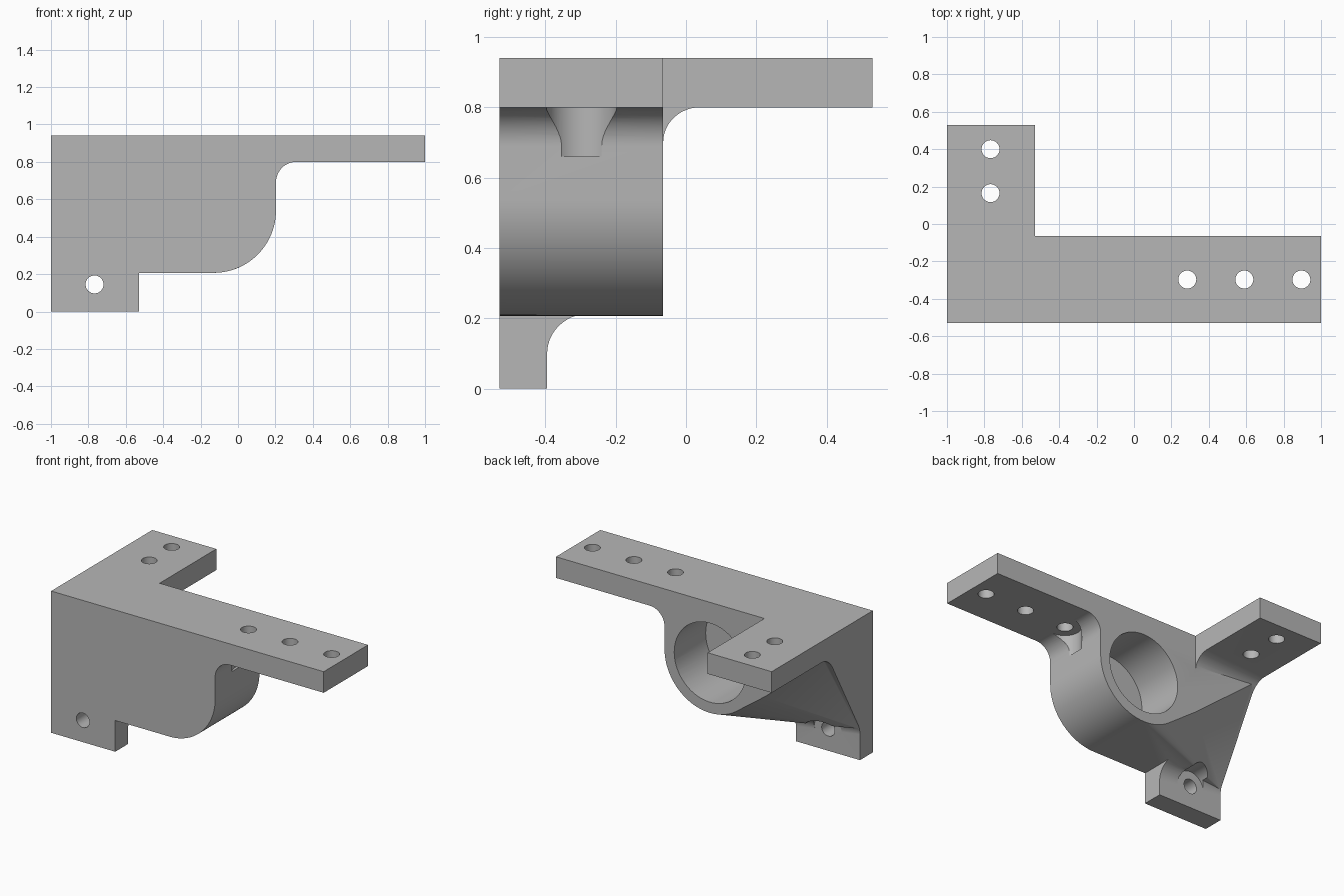
import bpy, bmesh, math
from mathutils import Vector

cube = bpy.data.objects.get("Cube")
if cube:
    bpy.data.objects.remove(cube, do_unlink=True)

grey = bpy.data.materials.new("plain grey")
grey.use_nodes = True
COLOUR = (0.47, 0.47, 0.47, 1)
grey.diffuse_color = COLOUR
grey.node_tree.nodes["Principled BSDF"].inputs["Base Color"].default_value = COLOUR

# Shared levels
FRONT, WALL, BACK = -0.53, -0.395, -0.065
LOW, PLATE, TOP = 0.207, 0.8, 0.94
ARM_X = -0.53
BOSS_X, BOSS_Z, BOSS_R = -0.13, 0.54, 0.333


def finish(name, bm):
    bmesh.ops.recalc_face_normals(bm, faces=bm.faces)
    mesh = bpy.data.meshes.new(name)
    bm.to_mesh(mesh)
    bm.free()
    mesh.materials.append(grey)
    obj = bpy.data.objects.new(name, mesh)
    bpy.context.collection.objects.link(obj)
    return obj


def loft(name, start, end):
    """Closed solid between two matching outlines."""
    bm = bmesh.new()
    a = [bm.verts.new(p) for p in start]
    b = [bm.verts.new(p) for p in end]
    bm.faces.new(a)
    bm.faces.new(b)
    for i in range(len(a)):
        j = (i + 1) % len(a)
        bm.faces.new((a[i], a[j], b[j], b[i]))
    return finish(name, bm)


def box(name, x0, x1, y0, y1, z0, z1):
    ring = [(x0, y0), (x1, y0), (x1, y1), (x0, y1)]
    return loft(name, [(x, y, z0) for x, y in ring], [(x, y, z1) for x, y in ring])


def rod(name, start, end, radius, n=64):
    start, end = Vector(start), Vector(end)
    turn = (end - start).to_track_quat('Z', 'Y')
    ring = [turn @ Vector((radius * math.cos(k * math.tau / n),
                           radius * math.sin(k * math.tau / n), 0)) for k in range(n)]
    return loft(name, [start + p for p in ring], [end + p for p in ring])


def cove(p0, corner, p2, n=12):
    """Concave fillet curve from p0 to p2."""
    w = math.sqrt(0.5)
    pts = []
    for k in range(n + 1):
        t = k / n
        a, b, c = (1 - t) ** 2, 2 * w * t * (1 - t), t * t
        pts.append(tuple((a * p + b * q + c * r) / (a + b + c)
                         for p, q, r in zip(p0, corner, p2)))
    return pts


def boss_arc(first, last, n):
    angles = [math.radians(first + (last - first) * k / n) for k in range(n + 1)]
    return [(BOSS_X + BOSS_R * math.cos(t), BOSS_Z + BOSS_R * math.sin(t)) for t in angles]


def combine(target, other, operation):
    mod = target.modifiers.new(operation, 'BOOLEAN')
    mod.operation, mod.solver, mod.object = operation, 'EXACT', other
    bpy.context.view_layer.objects.active = target
    bpy.ops.object.modifier_apply(modifier=mod.name)
    bpy.data.objects.remove(other, do_unlink=True)


# Top plate arms
bracket = box("corner_bracket", -1, 1, FRONT, BACK, PLATE, TOP)
parts = [box("rear_arm", -1, ARM_X, FRONT, -FRONT, PLATE, TOP)]

# Boss body blending into the sloping side web
high = 0.9
points = [(x, FRONT, z) for x, z in boss_arc(270, 360, 24) + [(-1, LOW), (-1, high), (0.203, high)]]
points += [(x, BACK, z) for x, z in boss_arc(235, 360, 36)
           + [(ARM_X, 0.42), (ARM_X, high), (0.203, high)]]
points += [(-1, WALL, LOW), (-1, BACK, PLATE), (-1, BACK, high)]
bm = bmesh.new()
for p in points:
    bm.verts.new(p)
hull = bmesh.ops.convex_hull(bm, input=bm.verts)
spare = {g for g in hull["geom_interior"] + hull["geom_unused"] if isinstance(g, bmesh.types.BMVert)}
bmesh.ops.delete(bm, geom=list(spare), context='VERTS')
parts.append(finish("boss_body", bm))

# Lower mounting tab
parts.append(box("mounting_tab", -1, ARM_X, FRONT, WALL, 0, 0.3))

# Fillet under the long arm
side = cove((0.203, 0.69), (0.203, PLATE), (0.31, PLATE)) + [(0.31, 0.87), (0, 0.87), (0, 0.69)]
parts.append(loft("long_arm_fillet", [(x, FRONT, z) for x, z in side], [(x, BACK, z) for x, z in side]))


# Fillet under the rear arm, fading towards the outer side
def arm_section(x, y0, z0, y1):
    pts = cove((y0, z0), (BACK, PLATE), (y1, PLATE)) + [(y1, 0.87), (-0.25, 0.87), (-0.25, z0)]
    return [(x, y, z) for y, z in pts]


parts.append(loft("rear_arm_fillet", arm_section(ARM_X, BACK, 0.7, 0.04),
                  arm_section(-1, -0.107, 0.725, 0)))


# Fillet above the mounting tab
def tab_section(x, z0, y1, z1):
    pts = cove((WALL, z0), (WALL, LOW), (y1, z1)) + [(-0.45, z1 + 0.01), (-0.45, z0)]
    return [(x, y, z) for y, z in pts]


parts.append(loft("tab_fillet", tab_section(ARM_X, 0.1, -0.285, 0.212),
                  tab_section(-1, 0.17, -0.381, 0.232)))

for part in parts:
    combine(bracket, part, 'UNION')

# Blind bore, clearances beside the holes, then the screw holes
cutters = [rod("bore", (BOSS_X, WALL, BOSS_Z), (BOSS_X, 0.3, BOSS_Z), 0.262, 96),
           rod("arm_clearance", (0.285, -0.297, 0.66), (0.285, -0.297, PLATE), 0.1),
           rod("tab_clearance", (-0.767, WALL, 0.145), (-0.767, -0.1, 0.145), 0.1)]
for x, y in [(0.285, -0.297), (0.59, -0.297), (0.895, -0.297), (-0.767, 0.165), (-0.767, 0.4)]:
    cutters.append(rod("plate_hole", (x, y, 0.72), (x, y, 1), 0.048, 32))
cutters.append(rod("tab_hole", (-0.767, -0.6, 0.145), (-0.767, -0.3, 0.145), 0.048, 32))
for cutter in cutters:
    combine(bracket, cutter, 'DIFFERENCE')

# Smooth curves, sharp edges
bpy.ops.object.select_all(action='DESELECT')
bracket.select_set(True)
bpy.context.view_layer.objects.active = bracket
bpy.ops.object.shade_smooth_by_angle(angle=math.radians(25))
